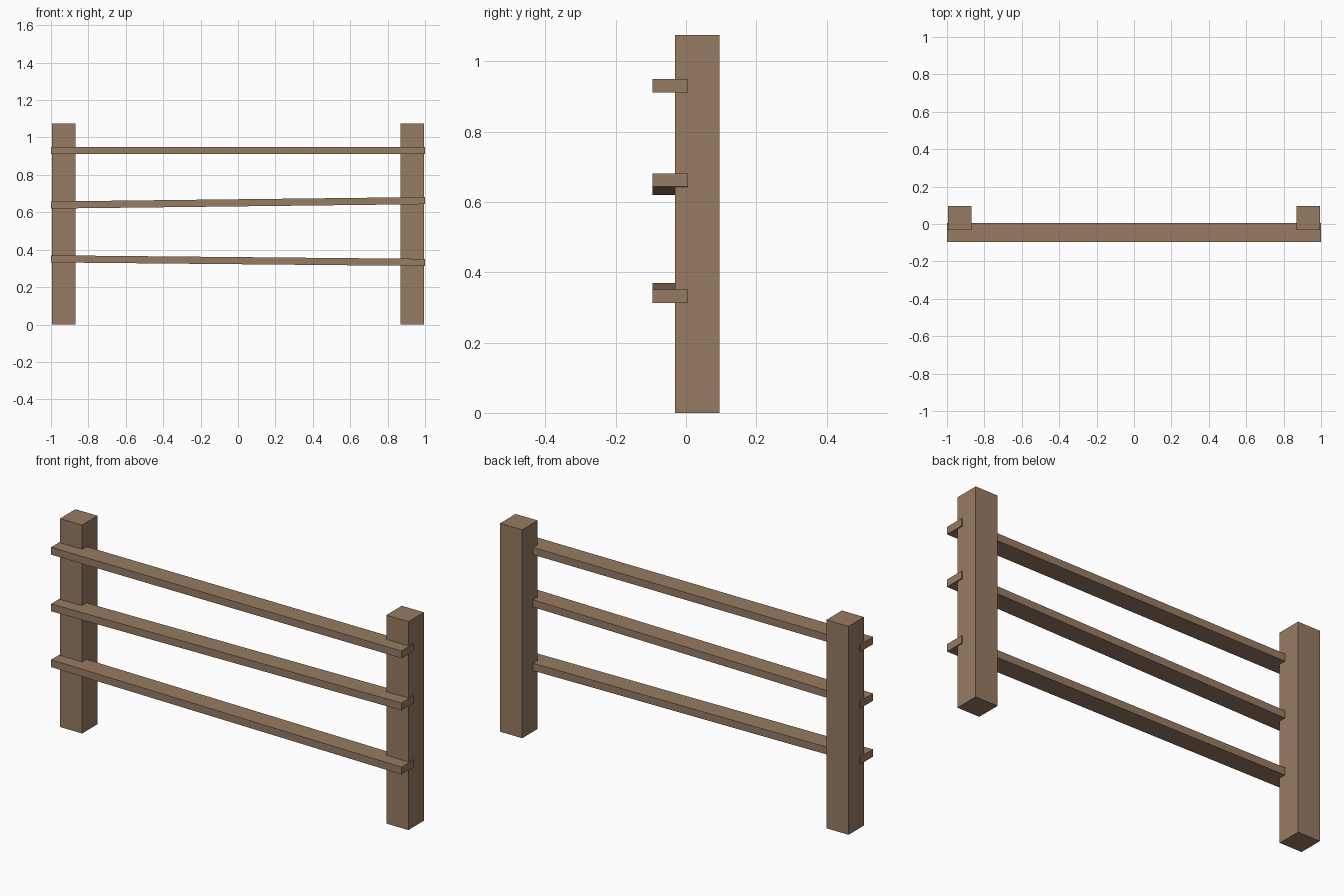
import bpy
import math

if "Cube" in bpy.data.objects:
    bpy.data.objects.remove(bpy.data.objects["Cube"])

wood = bpy.data.materials.new("brown_wood")
wood.diffuse_color = (0.31, 0.20, 0.122, 1)
wood.use_nodes = True
wood.node_tree.nodes["Principled BSDF"].inputs["Base Color"].default_value = wood.diffuse_color


def beam(name, centre, size, tilt=0.0):
    """Box beam, optionally tilted about the y axis."""
    bpy.ops.mesh.primitive_cube_add(size=1, location=centre, rotation=(0, tilt, 0))
    obj = bpy.context.object
    obj.name = name
    obj.scale = size
    obj.data.materials.append(wood)
    return obj


# Upright posts
for side, label in ((-1, "left"), (1, "right")):
    beam(f"{label}_post", (side * 0.931, 0.032, 0.5375), (0.126, 0.126, 1.075))

# Horizontal rails: height of the centre line at the left and right ends
rails = {
    "top_rail": (0.931, 0.931),
    "middle_rail": (0.639, 0.6625),
    "bottom_rail": (0.351, 0.332),
}
for name, (left, right) in rails.items():
    tilt = -math.atan2(right - left, 2.0)
    beam(name, (0, -0.045, (left + right) / 2), (2.0, 0.101, 0.038), tilt)
